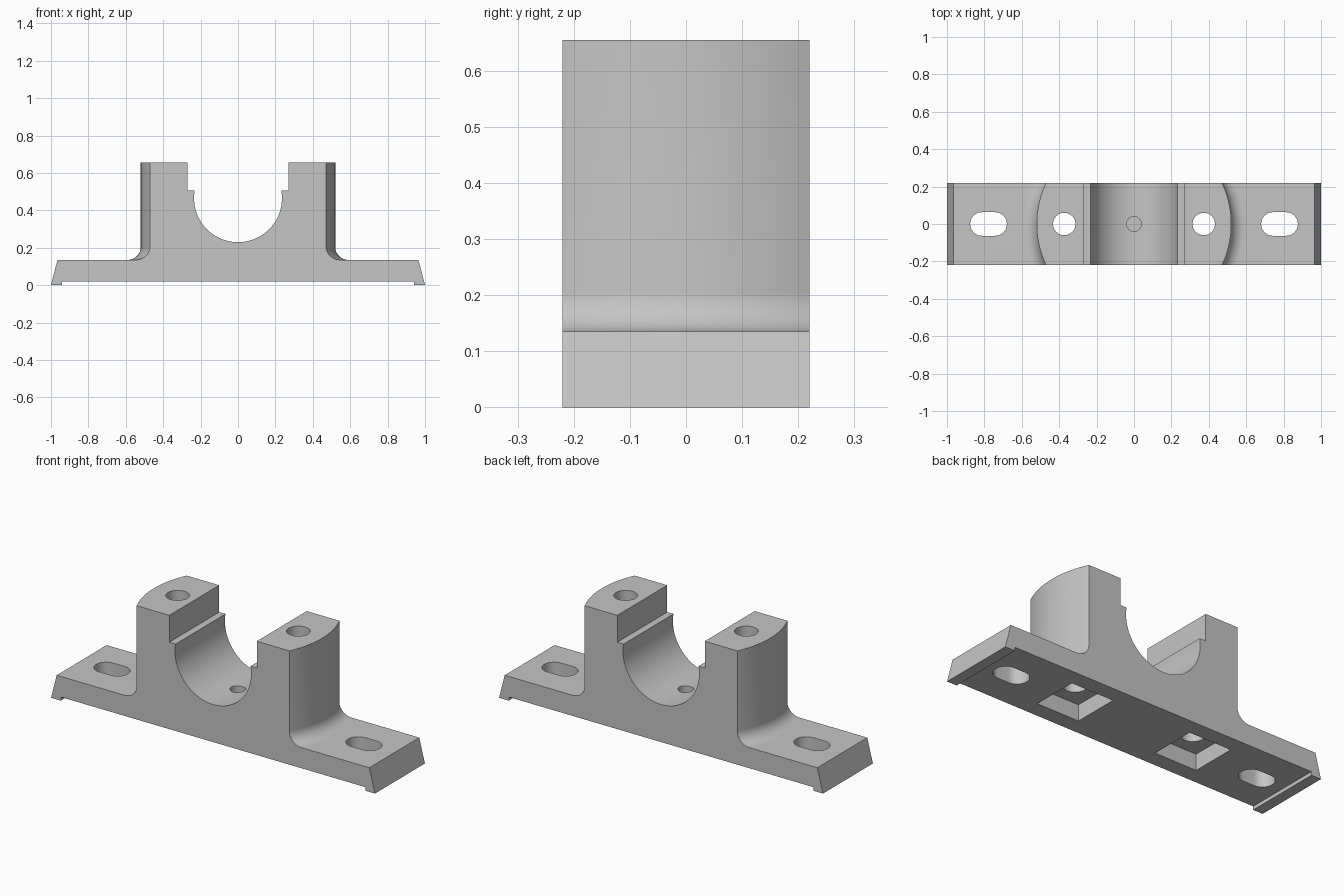
import bpy, bmesh
from math import sin, cos, pi, asin, radians

if "Cube" in bpy.data.objects:
    bpy.data.objects.remove(bpy.data.objects["Cube"], do_unlink=True)

grey = bpy.data.materials.new("cast_grey")
grey.use_nodes = True
grey.diffuse_color = (0.56, 0.56, 0.56, 1)
grey.node_tree.nodes["Principled BSDF"].inputs["Base Color"].default_value = grey.diffuse_color


def loft(name, rings):
    """Closed solid through a stack of equal-length rings."""
    bm = bmesh.new()
    rows = [[bm.verts.new(p) for p in ring] for ring in rings]
    for a, b in zip(rows, rows[1:]):
        for i in range(len(a)):
            j = (i + 1) % len(a)
            bm.faces.new((a[i], a[j], b[j], b[i]))
    bm.faces.new(rows[0][::-1])
    bm.faces.new(rows[-1])
    bmesh.ops.recalc_face_normals(bm, faces=bm.faces[:])
    mesh = bpy.data.meshes.new(name)
    bm.to_mesh(mesh)
    bm.free()
    mesh.materials.append(grey)
    ob = bpy.data.objects.new(name, mesh)
    bpy.context.collection.objects.link(ob)
    return ob


def side_prism(name, outline, half):
    """Extrude an x-z outline along y."""
    return loft(name, [[(x, y, z) for x, z in outline] for y in (-half, half)])


def upright_prism(name, outline, z0, z1):
    """Extrude an x-y outline along z."""
    return loft(name, [[(x, y, z) for x, y in outline] for z in (z0, z1)])


def circle(r, n, cx=0):
    return [(cx + r * cos(2 * pi * i / n), r * sin(2 * pi * i / n)) for i in range(n)]


def rectangle(cx, hx, hy):
    return [(cx - hx, -hy), (cx + hx, -hy), (cx + hx, hy), (cx - hx, hy)]


def slot(cx, half_len, r, n=20):
    pts = []
    for side in (1, -1):
        for i in range(n + 1):
            a = -pi / 2 + pi * i / n
            pts.append((cx + side * (half_len - r + r * cos(a)), side * r * sin(a)))
    return pts


def combine(target, tool, operation):
    mod = target.modifiers.new(operation.lower(), "BOOLEAN")
    mod.operation, mod.solver, mod.object = operation, "EXACT", tool
    bpy.context.view_layer.objects.active = target
    bpy.ops.object.modifier_apply(modifier=mod.name)
    bpy.data.objects.remove(tool, do_unlink=True)


# Base plate with sloped ends and a thin foot under each end
half_base = [(0.94, 0.02), (0.94, 0), (1, 0), (0.965, 0.135)]
base = half_base + [(-x, z) for x, z in reversed(half_base)]
housing = side_prism("bearing_housing", base, 0.75)

# Round column flaring into the plate
fillet = 0.07
profile = [(0.59, 0.06)]
for i in range(13):
    a = pi / 2 * i / 12
    profile.append((0.59 - fillet * sin(a), 0.205 - fillet * cos(a)))
profile.append((0.52, 0.655))
column = loft("column", [[(x, y, z) for x, y in circle(r, 128)] for r, z in profile])
combine(housing, column, "UNION")

# Trim to the width of the housing
combine(housing, upright_prism("trim", rectangle(0, 1.2, 0.22), -0.2, 1), "INTERSECT")

# Bearing bore opening into the wider cap seat
R, centre, ledge = 0.235, 0.465, 0.505
top_angle = asin((ledge - centre) / R)
bore = []
for i in range(61):
    a = pi - top_angle + (pi + 2 * top_angle) * i / 60
    bore.append((R * cos(a), centre + R * sin(a)))
bore += [(0.27, ledge), (0.27, 0.9), (-0.27, 0.9), (-0.27, ledge)]
combine(housing, side_prism("bore", bore, 0.5), "DIFFERENCE")

# Blind locating hole in the bottom of the bore
combine(housing, upright_prism("locating_hole", circle(0.04, 32), 0.14, 0.4), "DIFFERENCE")

# Cap bolt holes, square bolt head pockets and mounting slots
for s in (-1, 1):
    for tool in (
        upright_prism("bolt_hole", circle(0.06, 40, s * 0.373), -0.1, 0.9),
        upright_prism("bolt_pocket", rectangle(s * 0.373, 0.13, 0.13), -0.1, 0.11),
        upright_prism("mounting_slot", slot(s * 0.778, 0.098, 0.063), -0.1, 0.4),
    ):
        combine(housing, tool, "DIFFERENCE")

bpy.ops.object.select_all(action="DESELECT")
housing.select_set(True)
bpy.context.view_layer.objects.active = housing
bpy.ops.object.shade_smooth_by_angle(angle=radians(30))
